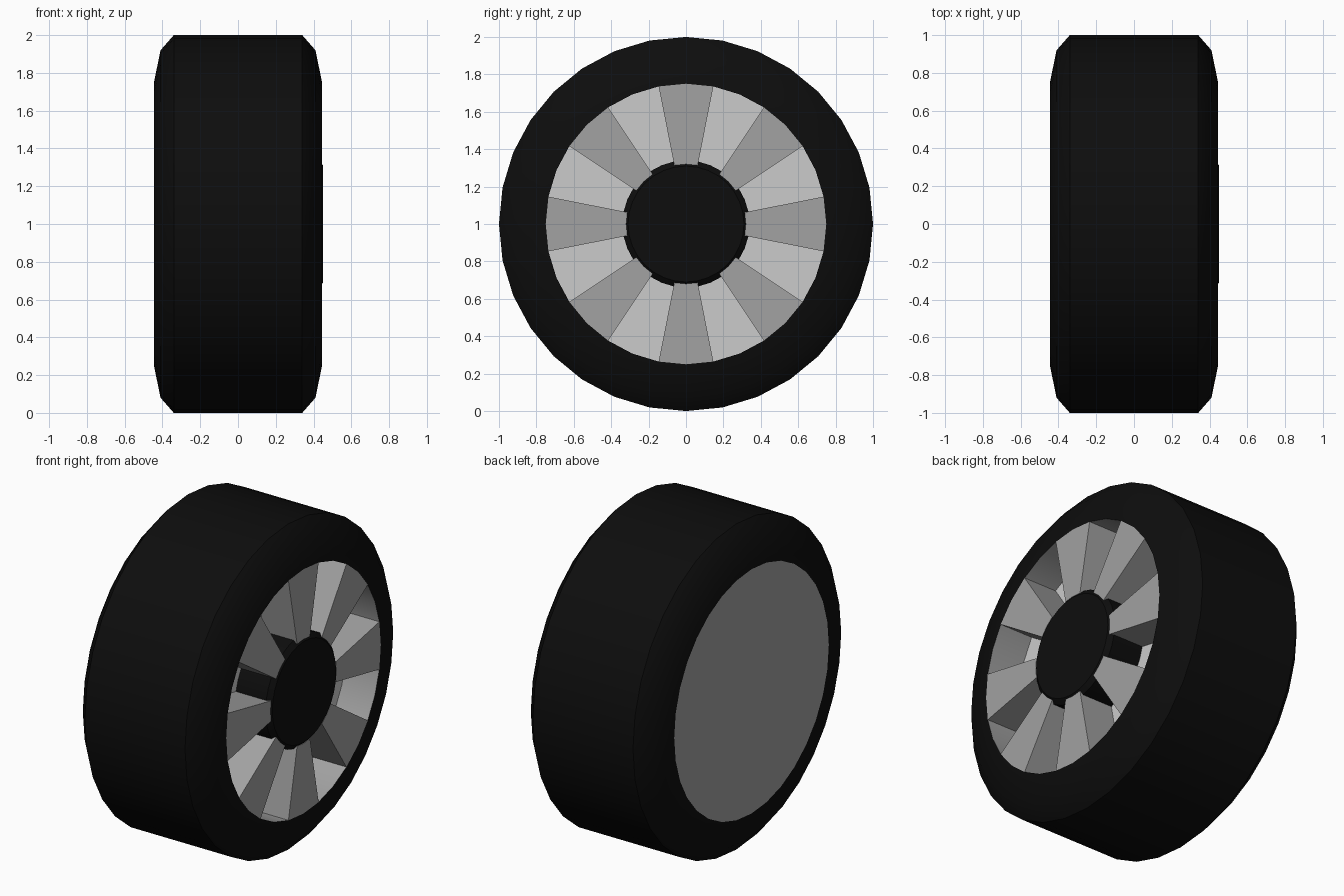
import bpy, bmesh, math

cube = bpy.data.objects.get("Cube")
if cube:
    bpy.data.objects.remove(cube)

SIDES = 32
STEP = 2 * math.pi / SIDES
FACE_X, FLOOR_X, RIM_R, HUB_R = 0.445, 0.22, 0.75, 0.34


def material(name, value):
    mat = bpy.data.materials.new(name)
    mat.use_nodes = True
    color = (value, value, value, 1)
    mat.diffuse_color = color
    mat.node_tree.nodes["Principled BSDF"].inputs["Base Color"].default_value = color
    return mat


rubber = material("black rubber", 0.004)
metal = material("grey metal", 0.36)
bright = material("bright metal", 0.6)


def finish(name, bm, mat, smooth=True):
    bmesh.ops.remove_doubles(bm, verts=bm.verts, dist=1e-5)
    mesh = bpy.data.meshes.new(name)
    bm.to_mesh(mesh)
    bm.free()
    mesh.materials.append(mat)
    obj = bpy.data.objects.new(name, mesh)
    bpy.context.collection.objects.link(obj)
    bpy.ops.object.select_all(action="DESELECT")
    obj.select_set(True)
    bpy.context.view_layer.objects.active = obj
    if smooth:
        bpy.ops.object.shade_smooth_by_angle(angle=math.radians(30))
    return obj


def point(x, radius, step):
    angle = step * STEP
    return (x, radius * math.sin(angle), 1 + radius * math.cos(angle))


def lathe(name, profile, mat):
    """Revolve (x, radius) points, listed from -x to +x on outer surfaces."""
    bm = bmesh.new()
    rings = [[bm.verts.new(point(x, r, i)) for i in range(SIDES)] for x, r in profile]
    for a, b in zip(rings, rings[1:]):
        for i in range(SIDES):
            j = (i + 1) % SIDES
            bm.faces.new((a[i], b[i], b[j], a[j]))
    for ring, (x, r) in ((rings[0], profile[0]), (rings[-1], profile[-1])):
        if r < RIM_R and name == "hub":
            bm.faces.new(ring)
    bmesh.ops.recalc_face_normals(bm, faces=bm.faces)
    return finish(name, bm, mat)


def disc(name, x, radius, mat, facing):
    bm = bmesh.new()
    face = bm.faces.new([bm.verts.new(point(x, radius, i)) for i in range(SIDES)])
    face.normal_update()
    if face.normal.x * facing < 0:
        face.normal_flip()
    return finish(name, bm, mat, False)


# Tyre carcass with bevelled shoulders
side = [(FACE_X, RIM_R), (0.41, 0.92), (0.34, 1.0)]
lathe("tyre", [(-x, r) for x, r in side] + side[::-1], rubber)

# Closed inner side, rim barrel and recessed floor behind the spokes
disc("back_plate", -FACE_X, RIM_R, metal, -1)
disc("rim_floor", FLOOR_X, RIM_R, bright, 1)
barrel = lathe("rim_barrel", [(FLOOR_X, RIM_R), (FACE_X, RIM_R)], metal)
barrel.data.flip_normals()

# Eight wedge spokes
bm = bmesh.new()
for k in range(8):
    steps = [4 * k + s for s in (-1, 0, 1)]
    outline = [(RIM_R, s) for s in steps] + [(HUB_R - 0.02, s) for s in reversed(steps)]
    front = [bm.verts.new(point(FACE_X, r, s)) for r, s in outline]
    back = [bm.verts.new(point(FLOOR_X, r, s)) for r, s in outline]
    bm.faces.new(front)
    for i in range(len(outline)):
        j = (i + 1) % len(outline)
        if i not in (0, 1):
            bm.faces.new((front[i], back[i], back[j], front[j]))
bmesh.ops.recalc_face_normals(bm, faces=bm.faces)
finish("spokes", bm, metal, False)

# Hub cap with a bevelled edge
lathe("hub", [(FLOOR_X, HUB_R), (0.425, HUB_R), (0.45, 0.31)], rubber)
